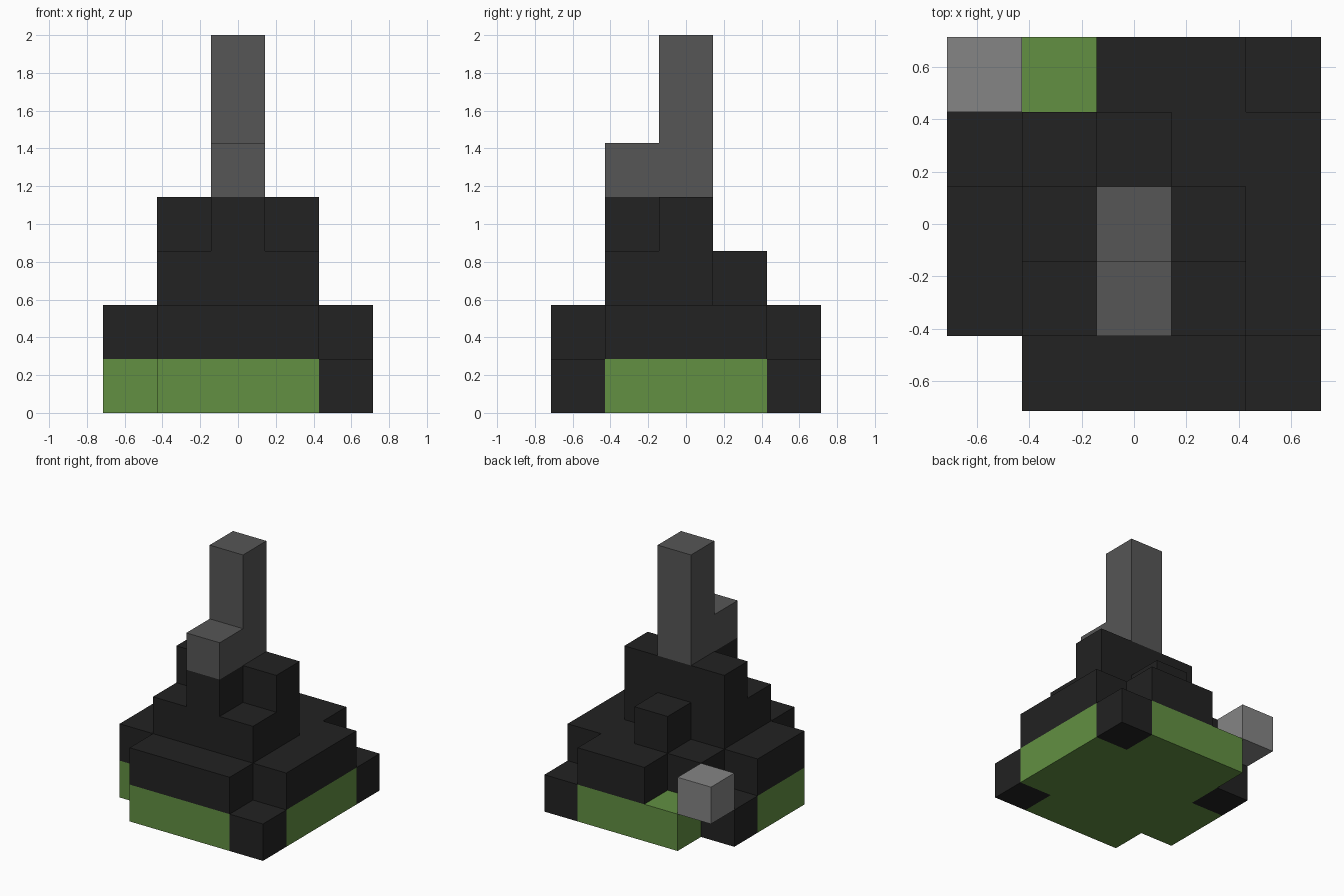
import bpy
import bmesh
from mathutils import Vector

cube = bpy.data.objects.get("Cube")
if cube:
    bpy.data.objects.remove(cube, do_unlink=True)

UNIT = 2 / 7  # edge of one block


def material(name, *rgb):
    """One flat colour, given as sRGB bytes and stored linear."""
    color = [((c / 255 + 0.055) / 1.055) ** 2.4 for c in rgb] + [1.0]
    mat = bpy.data.materials.new(name)
    mat.use_nodes = True
    mat.diffuse_color = color
    bsdf = next(n for n in mat.node_tree.nodes if n.type == 'BSDF_PRINCIPLED')
    bsdf.inputs["Base Color"].default_value = color
    bsdf.inputs["Roughness"].default_value = 0.9
    return mat


def box(xs, ys, z):
    """Cells of one layer, from inclusive x and y index ranges."""
    return {(x, y, z) for x in range(xs[0], xs[1] + 1)
            for y in range(ys[0], ys[1] + 1)}


GREEN = material("grass_green", 98, 144, 66)
BLACK = material("charcoal_black", 34, 34, 34)
GREY = material("dark_grey", 86, 86, 86)
PALE = material("light_grey", 133, 133, 133)

# Dark stones set into the bottom layer
stones = {(4, 0, 0), (4, 4, 0), (0, 3, 0)}

parts = {
    "grass_base": (GREEN, box((0, 4), (0, 4), 0) - stones - {(0, 0, 0), (0, 4, 0)}),
    "base_stones": (BLACK, stones),
    "lower_tier": (BLACK, box((1, 3), (0, 3), 1) | box((4, 4), (1, 3), 1)
                   | box((0, 0), (1, 2), 1) | box((2, 3), (4, 4), 1)),
    "middle_tier": (BLACK, box((1, 3), (1, 2), 2) | {(2, 3, 2)}),
    "upper_tier": (BLACK, box((1, 3), (2, 2), 3) | {(2, 1, 3)}),
    "tower": (GREY, {(2, 1, 4), (2, 2, 4), (2, 2, 5), (2, 2, 6)}),
    "floating_block": (PALE, {(0, 4, 1)}),
}
occupied = set().union(*(cells for _, cells in parts.values()))


def build(name, mat, cells):
    """Outer skin of a group of blocks; faces between blocks are left out."""
    bm = bmesh.new()
    for cell in sorted(cells):
        center = Vector((cell[0] - 2, cell[1] - 2, cell[2] + 0.5))
        for axis in range(3):
            for sign in (-1, 1):
                near = list(cell)
                near[axis] += sign
                if tuple(near) in occupied:
                    continue
                n, u = Vector(), Vector()
                n[axis] = sign / 2
                u[(axis + 1) % 3] = 0.5
                v = 2 * n.cross(u)
                corners = (u + v, v - u, -u - v, u - v)
                bm.faces.new([bm.verts.new((center + n + c) * UNIT) for c in corners])
    bmesh.ops.remove_doubles(bm, verts=bm.verts, dist=0.001)
    mesh = bpy.data.meshes.new(name)
    bm.to_mesh(mesh)
    bm.free()
    mesh.materials.append(mat)
    bpy.context.scene.collection.objects.link(bpy.data.objects.new(name, mesh))


for part_name, (part_mat, part_cells) in parts.items():
    build(part_name, part_mat, part_cells)
